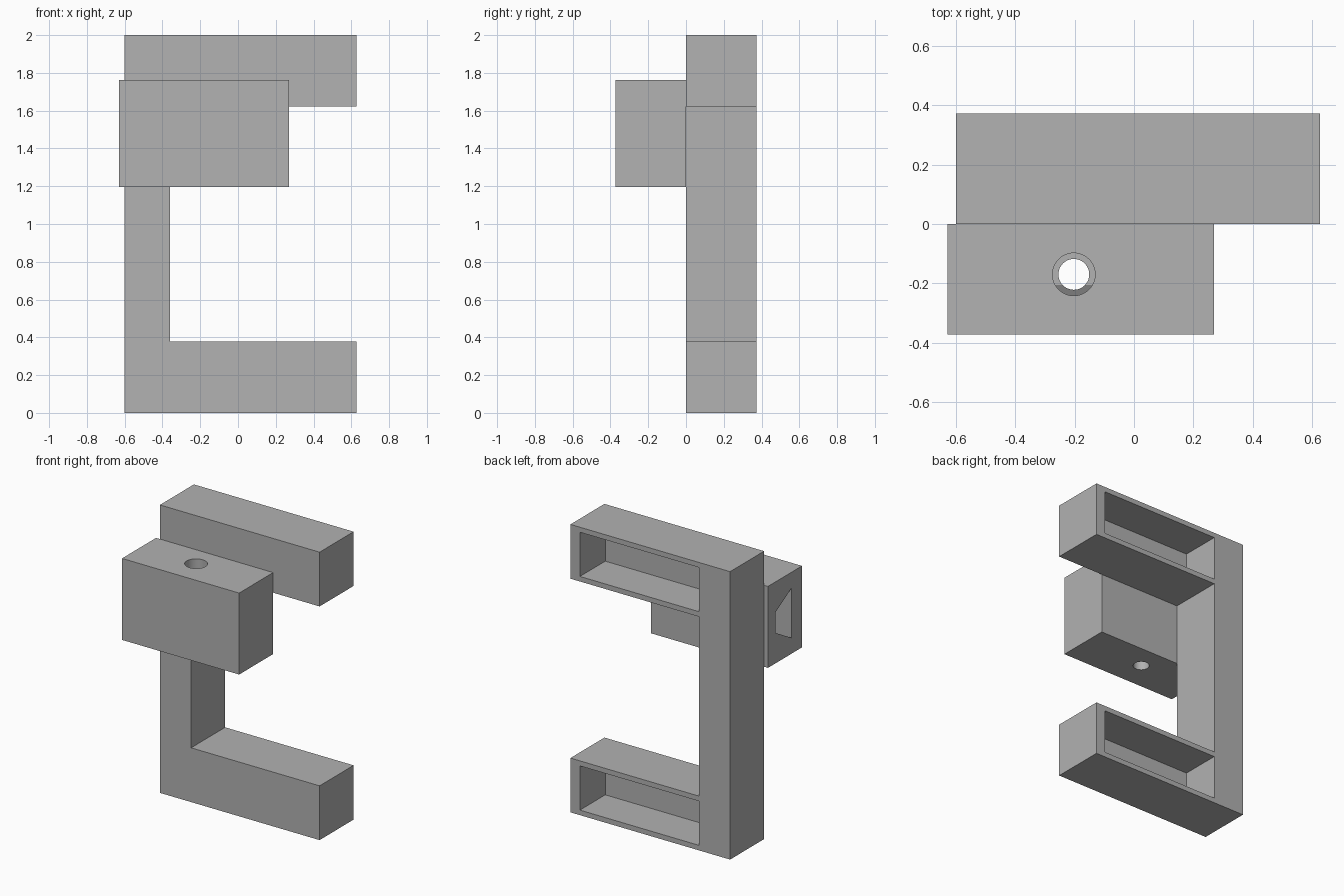
import bpy
import bmesh
from math import radians
from mathutils import Matrix, Vector

cube = bpy.data.objects.get("Cube")
if cube:
    bpy.data.objects.remove(cube, do_unlink=True)

grey = bpy.data.materials.new("plain grey")
grey.use_nodes = True
grey.diffuse_color = (0.445, 0.445, 0.445, 1)
grey.node_tree.nodes["Principled BSDF"].inputs["Base Color"].default_value = grey.diffuse_color


def finish(name, bm):
    bmesh.ops.recalc_face_normals(bm, faces=bm.faces)
    mesh = bpy.data.meshes.new(name)
    bm.to_mesh(mesh)
    bm.free()
    mesh.materials.append(grey)
    obj = bpy.data.objects.new(name, mesh)
    bpy.context.collection.objects.link(obj)
    return obj


def prism(name, outline, offset):
    """Extrude a flat outline of 3D points along an offset."""
    bm = bmesh.new()
    face = bm.faces.new([bm.verts.new(p) for p in outline])
    new = bmesh.ops.extrude_face_region(bm, geom=[face], use_keep_orig=True)["geom"]
    verts = [v for v in new if isinstance(v, bmesh.types.BMVert)]
    bmesh.ops.translate(bm, verts=verts, vec=Vector(offset))
    return finish(name, bm)


def box(name, x0, x1, y0, y1, z0, z1):
    outline = [(x0, y0, z0), (x1, y0, z0), (x1, y0, z1), (x0, y0, z1)]
    return prism(name, outline, (0, y1 - y0, 0))


def rod(name, x, y, z0, z1, radius):
    bm = bmesh.new()
    bmesh.ops.create_cone(bm, cap_ends=True, segments=48, radius1=radius, radius2=radius,
                          depth=z1 - z0, matrix=Matrix.Translation((x, y, (z0 + z1) / 2)))
    return finish(name, bm)


def cut(target, cutter):
    cutter.hide_render = True
    mod = target.modifiers.new("cut", "BOOLEAN")
    mod.operation = "DIFFERENCE"
    mod.solver = "EXACT"
    mod.object = cutter
    bpy.context.view_layer.objects.active = target
    bpy.ops.object.modifier_apply(modifier=mod.name)
    bpy.data.objects.remove(cutter, do_unlink=True)


# Bracket: upright spine with two equal arms
left, inner, tip = -0.6, -0.36, 0.627
arm, height, back = 0.377, 2.0, 0.373
outline = [(left, 0), (tip, 0), (tip, arm), (inner, arm),
           (inner, height - arm), (tip, height - arm), (tip, height), (left, height)]
bracket = prism("bracket", [(x, 0, z) for x, z in outline], (0, back, 0))

# Rectangular pockets open at the back of each arm
wall = 0.035
for base in (0, height - arm):
    cut(bracket, box("arm_pocket", inner, tip - 0.073, 0.095, back + 0.1,
                     base + wall, base + arm - wall))

# Block on the front of the spine
block = box("front_block", -0.63, 0.27, -back, 0, 1.197, 1.763)

# Blind dovetail slot entering from the block's right end
mid = 1.48
slot = [(-0.26, 0.174), (-0.083, 0.072), (-0.083, -0.072), (-0.26, -0.174)]
cut(block, prism("dovetail_slot", [(-0.73, y, mid + z) for y, z in slot], (0.95, 0, 0)))

# Stepped vertical hole through the block
cut(block, rod("upper_bore", -0.203, -0.17, 1.337, 1.9, 0.072))
cut(block, rod("lower_bore", -0.203, -0.17, 1.1, 1.5, 0.052))

# Smooth the bore while keeping every corner sharp
for obj in (bracket, block):
    bpy.ops.object.select_all(action="DESELECT")
    obj.select_set(True)
    bpy.context.view_layer.objects.active = obj
    bpy.ops.object.shade_smooth_by_angle(angle=radians(20))
